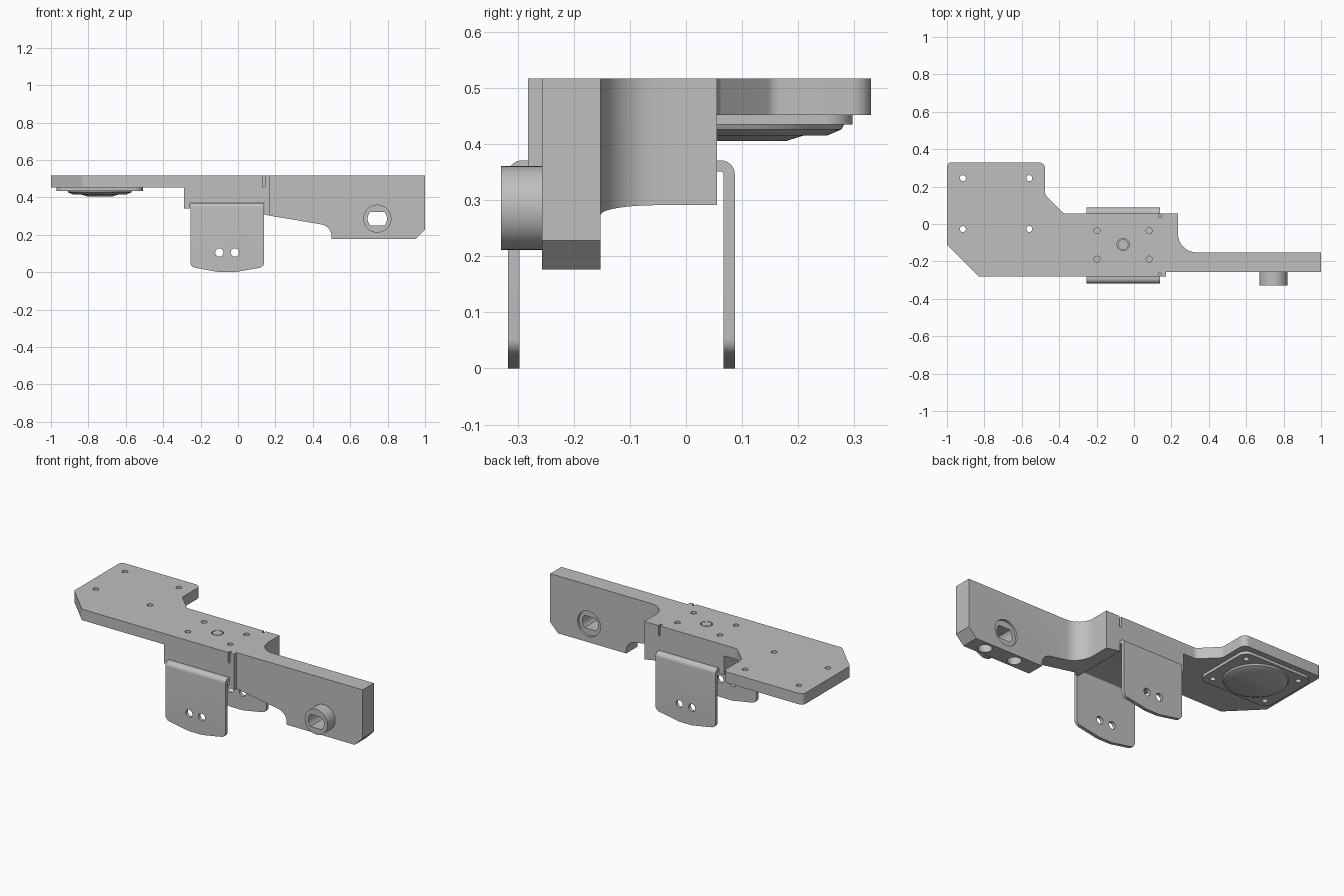
import bpy, bmesh, math
from mathutils import Vector

if "Cube" in bpy.data.objects:
    bpy.data.objects.remove(bpy.data.objects["Cube"], do_unlink=True)

SHADE = (0.522, 0.522, 0.522, 1)
grey = bpy.data.materials.new("machined grey")
grey.use_nodes = True
grey.diffuse_color = SHADE
grey.node_tree.nodes["Principled BSDF"].inputs["Base Color"].default_value = SHADE

AXES = {"X": lambda u, v, w: (w, u, v),
        "Y": lambda u, v, w: (u, w, v),
        "Z": lambda u, v, w: (u, v, w)}


def rounded(corners, steps=8):
    """Outline from (u, v, radius) corners, each filleted by its radius."""
    out = []
    for i, (u, v, r) in enumerate(corners):
        p = Vector((u, v))
        if not r:
            out.append((u, v))
            continue
        d1 = (Vector(corners[i - 1][:2]) - p).normalized()
        d2 = (Vector(corners[(i + 1) % len(corners)][:2]) - p).normalized()
        half = d1.angle(d2) / 2
        centre = p + (d1 + d2).normalized() * (r / math.sin(half))
        a = (p + d1 * (r / math.tan(half)) - centre).normalized()
        b = (p + d2 * (r / math.tan(half)) - centre).normalized()
        for k in range(steps + 1):
            out.append(tuple(centre + a.slerp(b, k / steps).normalized() * r))
    return out


def circle(u, v, r, n=32, clamp=1.0):
    """Circle, optionally flattened top and bottom at a fraction of its radius."""
    turns = [2 * math.pi * (k + 0.5) / n for k in range(n)]
    if clamp < 1:
        a = math.asin(clamp)
        turns = [s + a * (2 * k / 10 - 1) for s in (0, math.pi) for k in range(11)]
    return [(u + r * math.cos(t), v + r * math.sin(t)) for t in turns]


def prism(name, outline, low, high, axis):
    bm = bmesh.new()
    place = AXES[axis]
    bottom = [bm.verts.new(place(u, v, low)) for u, v in outline]
    top = [bm.verts.new(place(u, v, high)) for u, v in outline]
    bm.faces.new(bottom)
    bm.faces.new(top)
    for i in range(len(outline)):
        bm.faces.new((bottom[i - 1], bottom[i], top[i], top[i - 1]))
    return finish(name, bm)


def finish(name, bm):
    bmesh.ops.recalc_face_normals(bm, faces=bm.faces)
    mesh = bpy.data.meshes.new(name)
    bm.to_mesh(mesh)
    bm.free()
    mesh.materials.append(grey)
    obj = bpy.data.objects.new(name, mesh)
    bpy.context.collection.objects.link(obj)
    return obj


def carve(obj, tool, operation="DIFFERENCE"):
    """Apply a boolean and discard its tool."""
    mod = obj.modifiers.new("carve", "BOOLEAN")
    mod.operation, mod.solver, mod.object = operation, "EXACT", tool
    bpy.context.view_layer.objects.active = obj
    bpy.ops.object.modifier_apply(modifier=mod.name)
    bpy.data.objects.remove(tool, do_unlink=True)


def smooth(obj):
    bpy.ops.object.select_all(action="DESELECT")
    obj.select_set(True)
    bpy.context.view_layer.objects.active = obj
    bpy.ops.object.shade_smooth_by_angle(angle=math.radians(25))


def drill(obj, places, r, low, high, axis="Z"):
    for u, v in places:
        carve(obj, prism("drill", circle(u, v, r), low, high, axis))


TOP = 0.517

# Body: plan outline crossed with the front profile
plan = rounded([(-1, 0.33, 0.025), (-0.475, 0.33, 0.035), (-0.475, 0.155, 0.03),
                (-0.375, 0.055, 0.03), (0.235, 0.055, 0), (0.235, -0.152, 0.1),
                (1, -0.152, 0), (1, -0.257, 0), (0.17, -0.257, 0), (0.17, -0.282, 0),
                (-0.83, -0.282, 0.015), (-1, -0.112, 0.015)])
side = rounded([(-1.1, 0.6, 0), (-1.1, 0.452, 0), (-0.29, 0.452, 0), (-0.29, 0.34, 0),
                (-0.256, 0.34, 0), (-0.256, 0.37, 0), (0.141, 0.37, 0), (0.141, 0.307, 0),
                (0.5, 0.246, 0.065), (0.5, 0.176, 0), (0.948, 0.176, 0), (1, 0.228, 0),
                (1.1, 0.228, 0), (1.1, 0.6, 0)])
body = prism("body", plan, 0, TOP, "Z")
carve(body, prism("front_profile", side, -1, 1, "Y"), "INTERSECT")

# Slits beside the arm joint
for y in (-0.282, 0.055):
    slit = [(0.131, y - 0.02), (0.144, y - 0.02), (0.144, y + 0.02), (0.131, y + 0.02)]
    carve(body, prism("slit", slit, 0.455, 0.6, "Z"))

# Mounting holes, centre pin seat and arm underside holes
plate_holes = [(x, y) for x in (-0.915, -0.56) for y in (-0.027, 0.245)]
drill(body, plate_holes, 0.016, 0.3, 0.6)
drill(body, [(x, y) for x in (-0.198, 0.081) for y in (-0.188, -0.036)], 0.016, 0.3, 0.6)
drill(body, [(-0.058, -0.11)], 0.033, 0.49, 0.6)
drill(body, [(0.645, -0.205), (0.845, -0.205)], 0.038, 0.1, 0.25)

# Pivot bushing with a flat-sided bore through the arm
PIVOT = (0.745, 0.286)
drill(body, [PIVOT], 0.075, -0.165, -0.1, "Y")
bushing = prism("pivot_bushing", circle(*PIVOT, 0.075, 48), -0.33, -0.25, "Y")
for part in (body, bushing):
    carve(part, prism("bore", circle(*PIVOT, 0.052, clamp=0.7), -0.5, 0, "Y"))

pin = prism("centre_pin", circle(-0.058, -0.11, 0.028), 0.48, TOP, "Z")

# Bent bracket: channel section crossed with the cheek outline
channel = rounded([(-0.317, -0.1, 0), (-0.317, 0.371, 0.025), (0.087, 0.371, 0.025),
                   (0.087, -0.1, 0), (0.067, -0.1, 0), (0.067, 0.351, 0.006),
                   (-0.297, 0.351, 0.006), (-0.297, -0.1, 0)])
cheek = rounded([(-0.255, 0.5, 0), (-0.255, 0.028, 0.03), (-0.1, 0, 0.1),
                 (-0.015, 0, 0.1), (0.14, 0.028, 0.03), (0.14, 0.5, 0)])
bracket = prism("bent_bracket", channel, -0.5, 0.5, "X")
carve(bracket, prism("cheek_outline", cheek, -1, 1, "Y"), "INTERSECT")
drill(bracket, [(-0.1, 0.105), (-0.017, 0.105)], 0.022, -1, 1, "Y")

# Flange below the plate
x0, x1, y0, y1 = -0.97, -0.508, -0.079, 0.297
flange = prism("flange", rounded([(x0, y0, 0.05), (x1, y0, 0.05),
                                  (x1, y1, 0.05), (x0, y1, 0.05)]), 0.435, 0.454, "Z")
drill(flange, plate_holes, 0.016, 0.3, 0.6)

# Lathed pad under the flange
bm = bmesh.new()
profile = [(0, 0.44), (0.175, 0.44), (0.168, 0.426), (0.142, 0.415),
           (0.1, 0.415), (0.068, 0.405), (0, 0.405)]
verts = [bm.verts.new((r, 0, z)) for r, z in profile]
edges = [bm.edges.new(pair) for pair in zip(verts, verts[1:])]
bmesh.ops.spin(bm, geom=verts + edges, axis=(0, 0, 1), cent=(0, 0, 0),
               angle=2 * math.pi, steps=48)
bmesh.ops.remove_doubles(bm, verts=bm.verts, dist=0.0005)
bmesh.ops.translate(bm, verts=bm.verts, vec=(-0.739, 0.109, 0))
pad = finish("round_pad", bm)

for part in (body, bushing, pin, bracket, flange, pad):
    smooth(part)
